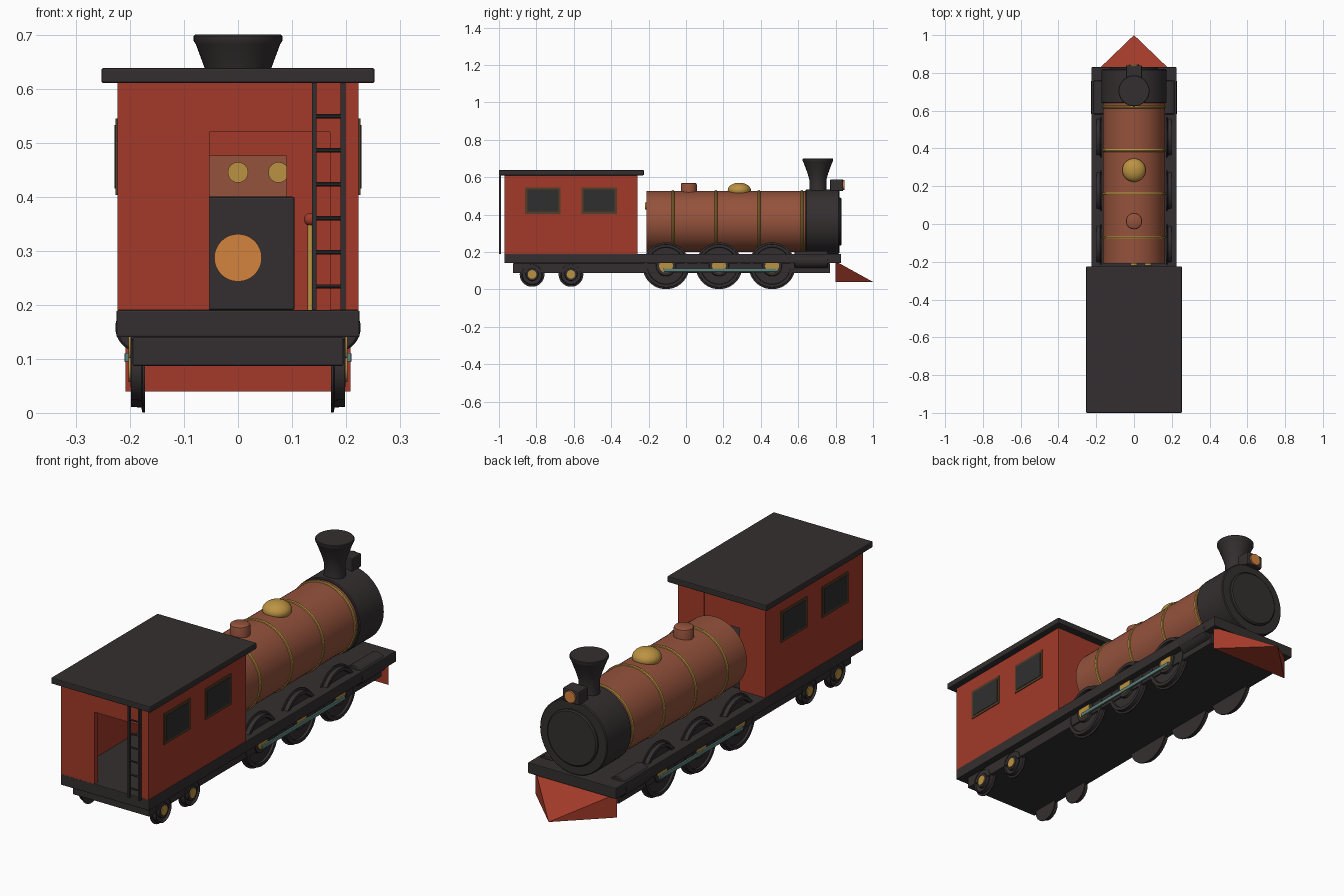
import bpy, bmesh, math
from mathutils import Matrix, Vector

if "Cube" in bpy.data.objects:
    bpy.data.objects.remove(bpy.data.objects["Cube"])


def material(name, rgb):
    m = bpy.data.materials.new(name)
    m.diffuse_color = (*rgb, 1)
    m.use_nodes = True
    m.node_tree.nodes["Principled BSDF"].inputs["Base Color"].default_value = m.diffuse_color
    return m


BLACK = material("soot black", (0.034, 0.028, 0.029))
RED = material("cab red", (0.36, 0.042, 0.022))
COPPER = material("copper", (0.30, 0.085, 0.045))
BRASS = material("brass", (0.50, 0.29, 0.055))
ORANGE = material("glowing orange", (0.66, 0.23, 0.05))
TEAL = material("rod teal", (0.11, 0.22, 0.20))
BROWN = material("window frame brown", (0.09, 0.045, 0.02))
GLASS = material("dark glass", (0.030, 0.028, 0.029))


def finish(bm, name, mat, smooth=False, bevel=0):
    bmesh.ops.recalc_face_normals(bm, faces=bm.faces)
    me = bpy.data.meshes.new(name)
    bm.to_mesh(me)
    bm.free()
    me.materials.append(mat)
    ob = bpy.data.objects.new(name, me)
    bpy.context.collection.objects.link(ob)
    if bevel:
        b = ob.modifiers.new("bevel", 'BEVEL')
        b.width, b.segments = bevel, 2
    if smooth:
        bpy.ops.object.select_all(action='DESELECT')
        ob.select_set(True)
        bpy.context.view_layer.objects.active = ob
        bpy.ops.object.shade_smooth_by_angle(angle=math.radians(35))
    return ob


def box(name, mat, x, y, z, bevel=0):
    """Box from (min, max) ranges."""
    bm = bmesh.new()
    bmesh.ops.create_cube(bm, size=1)
    for v in bm.verts:
        v.co = Vector([r[0] if c < 0 else r[1] for c, r in zip(v.co, (x, y, z))])
    return finish(bm, name, mat, bevel=bevel)


AXES = {'X': Matrix.Rotation(math.pi / 2, 3, 'Y'),
        'Y': Matrix.Rotation(-math.pi / 2, 3, 'X'),
        'Z': Matrix.Identity(3)}


def lathe(name, mat, profile, centre, axis='Z', n=48, flip=1):
    """Spin (radius, height) points about an axis through centre; caps the ends."""
    bm = bmesh.new()
    rings = []
    for r, h in profile:
        rings.append([bm.verts.new(AXES[axis] @ Vector((
            r * math.cos(2 * math.pi * i / n), r * math.sin(2 * math.pi * i / n), h * flip))
            + Vector(centre)) for i in range(n)])
    for a, b in zip(rings, rings[1:]):
        for i in range(n):
            j = (i + 1) % n
            bm.faces.new((a[i], a[j], b[j], b[i]))
    bm.faces.new(rings[0])
    bm.faces.new(rings[-1])
    return finish(bm, name, mat, smooth=True)


def disc(name, mat, r, h0, h1, centre, axis, n=32, flip=1):
    return lathe(name, mat, [(r, h0), (r, h1)], centre, axis, n, flip)


# --- frame and footplate
box("footplate", BLACK, (-.225, .225), (-.97, .83), (.14, .19), .003)
box("lower_frame", BLACK, (-.195, .195), (-.925, .77), (.087, .14), .003)

# --- boiler, smokebox and fittings
BZ = .362
disc("boiler", COPPER, .163, -.21, .645, (0, 0, BZ), 'Y', 64)
for i in range(4):
    y = -.07 + i * .23
    lathe(f"boiler_band_{i}", BRASS, [(.162, y - .008), (.167, y - .006), (.169, y),
          (.167, y + .006), (.162, y + .008)], (0, 0, BZ), 'Y', 64)
lathe("smokebox", BLACK, [(.168, .64), (.172, .644), (.172, .816), (.168, .82)], (0, 0, BZ), 'Y', 64)
lathe("smokebox_door", BLACK, [(.128, .815), (.128, .827), (.122, .832)], (0, 0, BZ), 'Y', 48)
lathe("chimney", BLACK, [(.05, .50), (.046, .535), (.045, .585), (.055, .62), (.078, .682),
      (.082, .688), (.082, .697), (.079, .70)], (0, .705, 0))
lathe("steam_dome", BRASS, [(max(.062 * math.cos(a), .001), .53 + .04 * math.sin(a))
      for a in [math.radians(d) for d in range(-30, 91, 10)]], (0, .285, 0))
lathe("sand_dome", COPPER, [(.043, .50), (.043, .56), (.041, .566), (.035, .57)], (0, .015, 0))
box("headlamp", BLACK, (-.042, .042), (.77, .84), (.525, .588), .006)
disc("headlamp_lens", ORANGE, .027, .838, .847, (0, 0, .557), 'Y')

# --- cowcatcher wedge
bm = bmesh.new()
tip = bm.verts.new((0, 1, .04))
base = [bm.verts.new((x, .80, z)) for x, z in ((-.208, .04), (.208, .04), (.208, .15), (-.208, .15))]
bm.faces.new(base)
for i in range(4):
    bm.faces.new((base[i], base[(i + 1) % 4], tip))
finish(bm, "cowcatcher", RED)

# --- cab walls: sides, rear with a doorway, front with a gap for the boiler
for s, side in ((-1, "left"), (1, "right")):
    box(f"cab_{side}_wall", RED, sorted((s * .198, s * .223)), (-.97, -.26), (.19, .61))
    box(f"cab_front_{side}_panel", RED, sorted((s * .09, s * .2)), (-.285, -.26), (.19, .61))
    for i, y in enumerate((-.765, -.465)):
        box(f"{side}_window_frame_{i}", BROWN, sorted((s * .22, s * .2265)),
            (y - .095, y + .095), (.403, .545))
        box(f"{side}_window_glass_{i}", GLASS, sorted((s * .221, s * .2285)),
            (y - .083, y + .083), (.415, .533))
box("cab_front_top_panel", RED, (-.09, .09), (-.283, -.262), (.475, .61))
box("cab_rear_left_panel", RED, (-.2, -.053), (-.97, -.945), (.19, .61))
box("cab_rear_right_panel", RED, (.17, .2), (-.97, -.945), (.19, .61))
box("cab_door_header", RED, (-.053, .17), (-.968, -.947), (.52, .61))
box("cab_roof", BLACK, (-.253, .253), (-1, -.225), (.61, .638), .004)

# --- cab interior
box("firebox", BLACK, (-.105, .105), (-.40, -.27), (.19, .40), .004)
disc("fire_door", ORANGE, .044, -.408, -.398, (0, 0, .287), 'Y')
for i, x in enumerate((0, .075)):
    disc(f"gauge_{i}", BRASS, .019, -.22, -.209, (x, 0, .445), 'Y', 24)
disc("control_lever", BRASS, .005, .19, .35, (.134, -.42, 0), 'Z', 12)
lathe("lever_knob", RED, [(max(.012 * math.sin(a), .0005), -.012 * math.cos(a))
      for a in [math.radians(d) for d in range(0, 181, 20)]], (.134, -.42, .358), 'Z', 16)

# --- rear ladder
for x in (.141, .194):
    box("ladder_rail", BLACK, (x - .0045, x + .0045), (-1, -.988), (.19, .61))
for i in range(6):
    disc(f"ladder_rung_{i}", BLACK, .004, .141, .194, (0, -.994, .234 + i * .063), 'X', 10)


# --- wheels: flanged tyre with a recessed face and a brass hub
def wheel(name, s, y, z, r, hub):
    lathe(name, BLACK, [(r, .172), (r, .177), (r - .009, .179), (r - .010, .198),
          (r * .80, .198), (r * .78, .188), (hub * 1.5, .188), (hub * 1.4, .199)],
          (0, y, z), 'X', 48, s)
    disc(name + "_hub", BRASS, hub, .19, .203, (0, y, z), 'X', 24, s)


for s, side in ((-1, "left"), (1, "right")):
    for i in range(3):
        wheel(f"{side}_driving_wheel_{i}", s, -.107 + i * .2835, .126, .125, .037)
    for i, y in enumerate((-.823, -.615)):
        wheel(f"{side}_trailing_wheel_{i}", s, y, .08, .066, .023)
    # coupling rod and steam cylinder
    box(f"{side}_coupling_rod", TEAL, sorted((s * .201, s * .21)), (-.12, .485), (.094, .111), .002)
    lathe(f"{side}_steam_cylinder", BLACK, [(.042, .58), (.046, .584), (.046, .756), (.042, .76)],
          (s * .181, 0, .158), 'Y', 32)
